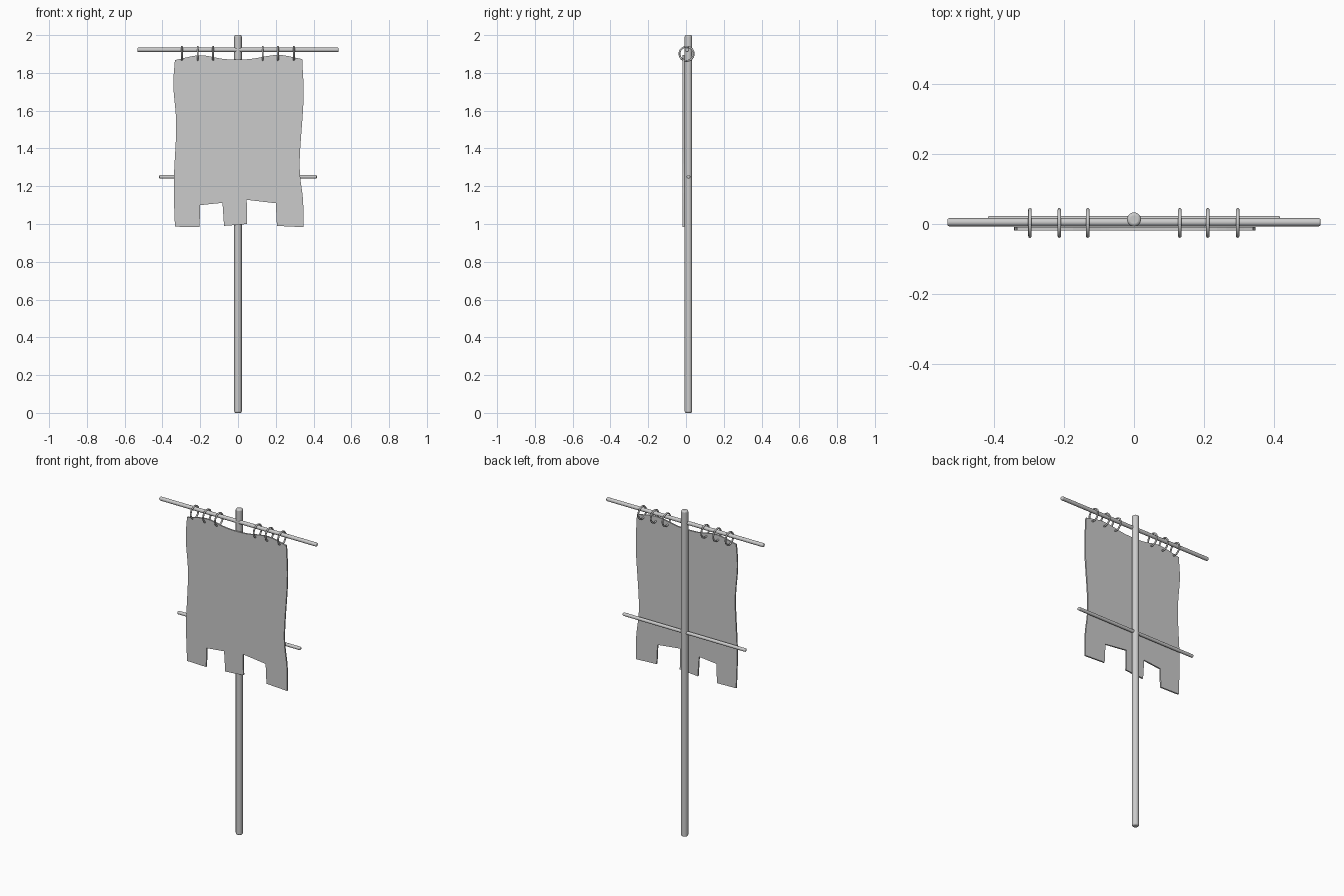
import bpy, bmesh, math
from mathutils import Vector

if "Cube" in bpy.data.objects:
    bpy.data.objects.remove(bpy.data.objects["Cube"])


def rod(name, radius, length, loc, rot=(0, 0, 0), bevel=0.005):
    bpy.ops.mesh.primitive_cylinder_add(vertices=32, radius=radius, depth=length, location=loc, rotation=rot)
    ob = bpy.context.object
    ob.name = name
    # softened rims on the two end caps only
    mod = ob.modifiers.new("rim", "BEVEL")
    mod.width, mod.segments, mod.limit_method = bevel, 3, "ANGLE"
    mod.angle_limit = math.radians(40)
    bpy.ops.object.shade_smooth_by_angle(angle=math.radians(40))
    return ob


def smooth_run(pts, steps=5):
    """Catmull-Rom curve through pts, both ends included."""
    p = [Vector(q) for q in pts]
    p = [2 * p[0] - p[1]] + p + [2 * p[-1] - p[-2]]
    out = []
    for a, b, c, d in zip(p, p[1:], p[2:], p[3:]):
        for i in range(steps):
            t = i / steps
            out.append(0.5 * (2 * b + (c - a) * t + (2 * a - 5 * b + 4 * c - d) * t**2
                              + (3 * b - a - 3 * c + d) * t**3))
    return out + [p[-2]]


# Upright pole and the two cross bars
across = (0, math.pi / 2, 0)
rod("pole", 0.02, 2.0, (0, 0.013, 1.0), bevel=0.008)
rod("top_bar", 0.0115, 1.066, (0, 0.005, 1.922), across)
rod("lower_bar", 0.01, 0.834, (0, 0.013, 1.25), across)

# Hanging rings
for i, x in enumerate((-0.297, -0.213, -0.132, 0.131, 0.211, 0.296)):
    bpy.ops.mesh.primitive_torus_add(major_radius=0.0375, minor_radius=0.005, major_segments=36,
                                     minor_segments=12, location=(x, 0.003, 1.901), rotation=across)
    bpy.context.object.name = f"ring_{i + 1}"
    bpy.ops.object.shade_smooth()

# Cloth outline: wavy top and sides, straight-cut tabs at the bottom
top = [(-0.334, 1.868), (-0.20, 1.893), (-0.07, 1.873), (0.06, 1.873), (0.21, 1.895), (0.34, 1.873)]
right = [(0.34, 1.873), (0.347, 1.66), (0.326, 1.32), (0.344, 1.13), (0.347, 0.983)]
tabs = [(0.206, 0.99), (0.20, 1.11), (0.046, 1.128), (0.049, 1.0), (-0.074, 0.99),
        (-0.082, 1.112), (-0.20, 1.10), (-0.204, 0.983)]
left = [(-0.334, 0.986), (-0.34, 1.22), (-0.327, 1.52), (-0.342, 1.73), (-0.334, 1.868)]
outline = smooth_run(top)[:-1] + smooth_run(right) + [Vector(q) for q in tabs] + smooth_run(left)[:-1]

bm = bmesh.new()
front = bm.faces.new([bm.verts.new((x, -0.018, z)) for x, z in outline])
ext = bmesh.ops.extrude_face_region(bm, geom=[front], use_keep_orig=True)
for v in ext["geom"]:
    if isinstance(v, bmesh.types.BMVert):
        v.co.y += 0.009
bmesh.ops.recalc_face_normals(bm, faces=bm.faces)
bmesh.ops.triangulate(bm, faces=[f for f in bm.faces if len(f.verts) > 4])
mesh = bpy.data.meshes.new("cloth")
bm.to_mesh(mesh)
bm.free()
bpy.context.collection.objects.link(bpy.data.objects.new("cloth", mesh))
